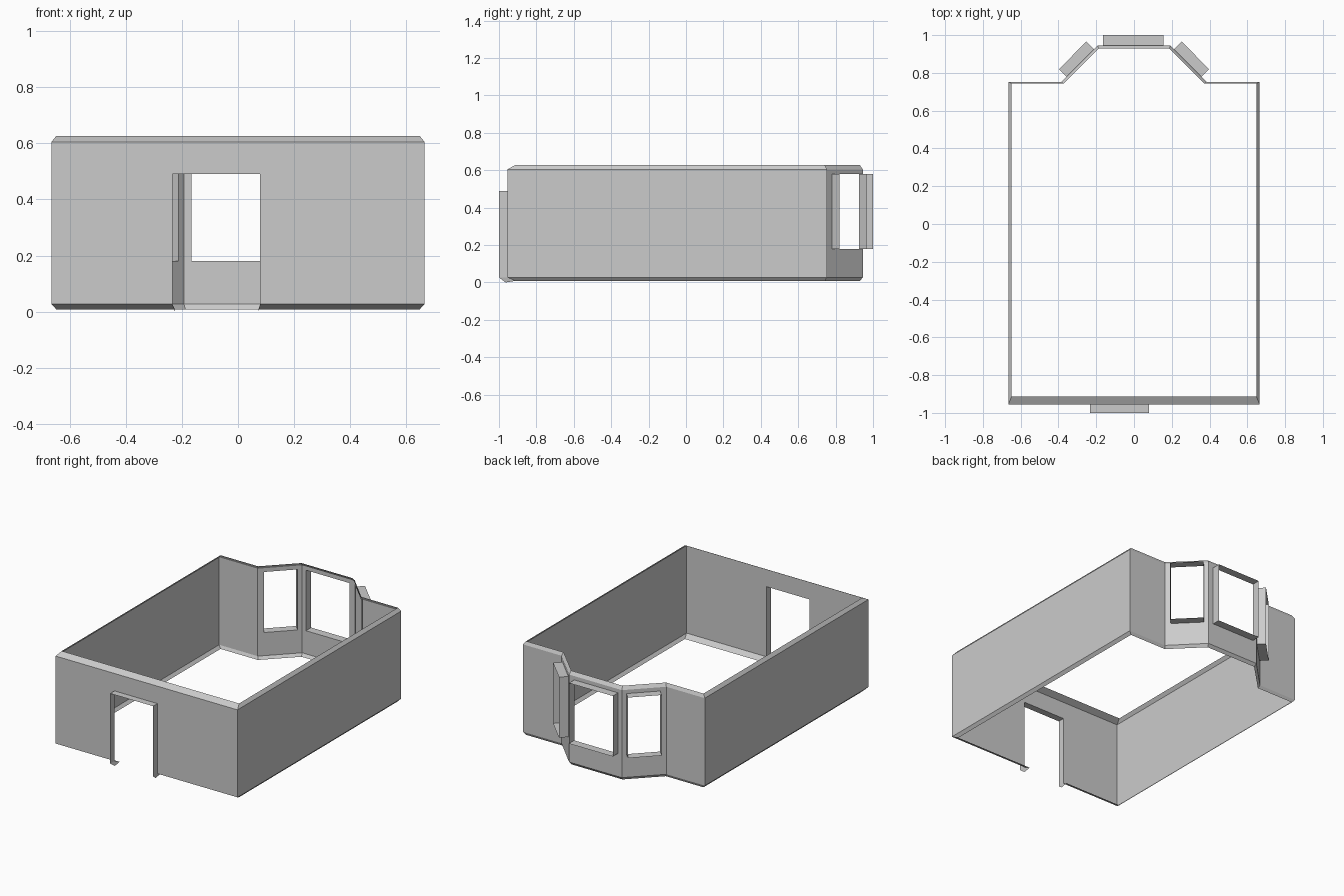
import bpy, bmesh
from mathutils import Vector

if "Cube" in bpy.data.objects:
    bpy.data.objects.remove(bpy.data.objects["Cube"])

# Heights: wall band between the sloped base strip and sloped cornice strip
WALL_LO, WALL_HI = 0.027, 0.605
BASE_Z, CORNICE_Z = 0.008, 0.627


def mirrored(right):
    """Right half of the plan (front to back) -> whole outline, counter-clockwise."""
    return right + [(-x, y) for x, y in reversed(right)]


# Room plan with a three-sided bay at the back: wall line and inner strip edge
OUTER = mirrored([(.665, -.955), (.665, .753), (.383, .753), (.193, .945)])
INNER = mirrored([(.648, -.914), (.648, .743), (.374, .743), (.187, .930)])


def make_object(name, quads):
    bm = bmesh.new()
    for quad in quads:
        bm.faces.new([bm.verts.new(p) for p in quad])
    bmesh.ops.remove_doubles(bm, verts=bm.verts, dist=1e-4)
    bmesh.ops.recalc_face_normals(bm, faces=bm.faces)
    mesh = bpy.data.meshes.new(name)
    bm.to_mesh(mesh)
    bm.free()
    obj = bpy.data.objects.new(name, mesh)
    bpy.context.collection.objects.link(obj)
    return obj


def panel(p, q, z0, z1):
    return [(*p, z0), (*q, z0), (*q, z1), (*p, z1)]


def strip(a, b):
    """Quads bridging two 3D polylines."""
    return [[a[i], a[i + 1], b[i + 1], b[i]] for i in range(len(a) - 1)]


def wall_with_opening(p, q, a, b, z0, z1):
    """Wall sheet from p to q with an opening between plan points a and b."""
    quads = [panel(p, a, WALL_LO, WALL_HI), panel(b, q, WALL_LO, WALL_HI),
             panel(a, b, z1, WALL_HI)]
    if z0 > WALL_LO:
        quads.append(panel(a, b, WALL_LO, z0))
    return quads


def reveal(name, a, b, z0, z1, depth, sill=True):
    """Open frame pushed outward from an opening."""
    d = Vector(b) - Vector(a)
    out = Vector((d.y, -d.x)).normalized() * depth
    loop = [(*a, z0), (*a, z1), (*b, z1), (*b, z0)]
    if sill:
        loop.append(loop[0])
    make_object(name, strip(loop, [(x + out.x, y + out.y, z) for x, y, z in loop]))


# Openings: wall index -> (name, start, end, bottom, top, depth)
DOOR_L, DOOR_R = -.234, .079
openings = {
    7: ("door_reveal", (DOOR_L, -.955), (DOOR_R, -.955), WALL_LO, .49, .045),
    2: ("bay_window_right", (.357, .7793), (.212, .9258), .18, .58, .057),
    3: ("bay_window_centre", (.155, .945), (-.165, .945), .18, .58, .055),
    4: ("bay_window_left", (-.212, .9258), (-.357, .7793), .18, .58, .057),
}

# Walls and opening reveals
wall_quads = []
for i, p in enumerate(OUTER):
    q = OUTER[(i + 1) % len(OUTER)]
    if i in openings:
        name, a, b, z0, z1, depth = openings[i]
        wall_quads += wall_with_opening(p, q, a, b, z0, z1)
        reveal(name, a, b, z0, z1, depth, sill=(i != 7))
    else:
        wall_quads.append(panel(p, q, WALL_LO, WALL_HI))
make_object("walls", wall_quads)

# Cornice strip: closed ring sloping inward at the top
make_object("cornice", strip([(*p, WALL_HI) for p in OUTER + OUTER[:1]],
                             [(*p, CORNICE_Z) for p in INNER + INNER[:1]]))

# Base strip: broken at the door and returned out along both door reveals
low_out = [(DOOR_R, -1), (DOOR_R, -.955)] + OUTER + [(DOOR_L, -.955), (DOOR_L, -1)]
low_in = ([(DOOR_R - .006, -.914)] + INNER + [(DOOR_L + .009, -.914)])
low_in = ([(DOOR_R - .006, -.965, 0)] + [(*p, BASE_Z) for p in low_in]
          + [(DOOR_L + .009, -.965, 0)])
make_object("base_strip", strip([(*p, WALL_LO) for p in low_out], low_in))
